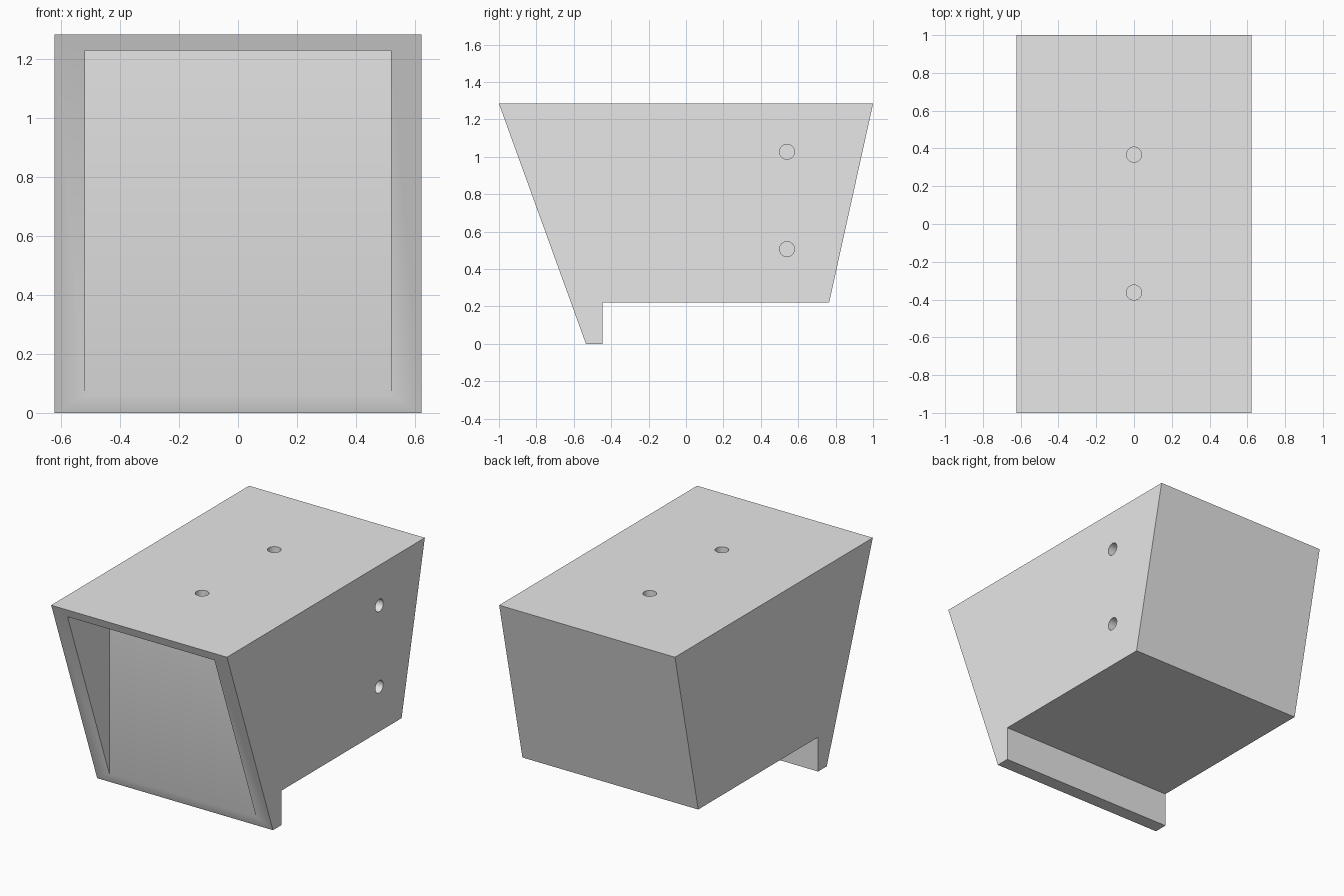
import bpy, bmesh
from math import radians, pi
from mathutils import Matrix, Vector

cube = bpy.data.objects.get("Cube")
if cube:
    bpy.data.objects.remove(cube, do_unlink=True)

HALF_WIDTH = 0.622

grey = bpy.data.materials.new("plain grey")
grey.use_nodes = True
colour = (0.8, 0.8, 0.8, 1)
grey.diffuse_color = colour
grey.node_tree.nodes["Principled BSDF"].inputs["Base Color"].default_value = colour


def finish(name, bm):
    bmesh.ops.recalc_face_normals(bm, faces=bm.faces)
    mesh = bpy.data.meshes.new(name)
    bm.to_mesh(mesh)
    bm.free()
    obj = bpy.data.objects.new(name, mesh)
    mesh.materials.append(grey)
    bpy.context.collection.objects.link(obj)
    return obj


def prism(name, profile, half):
    """Extrude a side profile of (y, z) points across x."""
    bm = bmesh.new()
    face = bm.faces.new([bm.verts.new((-half, y, z)) for y, z in profile])
    new = bmesh.ops.extrude_face_region(bm, geom=[face])["geom"]
    verts = [v for v in new if isinstance(v, bmesh.types.BMVert)]
    bmesh.ops.translate(bm, verts=verts, vec=(2 * half, 0, 0))
    return finish(name, bm)


def drill(name, centre, turn):
    bm = bmesh.new()
    bmesh.ops.create_cone(bm, cap_ends=True, segments=32, radius1=0.04,
                          radius2=0.04, depth=0.4,
                          matrix=Matrix.Translation(Vector(centre)) @ turn)
    return finish(name, bm)


def cut(body, cutter):
    cutter.hide_render = True
    mod = body.modifiers.new("cut", 'BOOLEAN')
    mod.operation = 'DIFFERENCE'
    mod.solver = 'EXACT'
    mod.object = cutter
    bpy.context.view_layer.objects.active = body
    bpy.ops.object.modifier_apply(modifier=mod.name)
    bpy.data.objects.remove(cutter, do_unlink=True)


# Tapered block with a lip hanging below the front
body = prism("tapered_block", [(-1, 1.284), (-0.535, 0), (-0.447, 0), (-0.447, 0.22),
                               (0.765, 0.22), (1, 1.284)], HALF_WIDTH)

# Wedge recess in the sloping front, with an upright back wall
cut(body, prism("recess_cutter", [(-0.557, -0.02), (-0.557, 1.23), (-1.2, 1.23)], 0.52))

# Blind screw holes in the top and the left side
upright = Matrix.Identity(4)
sideways = Matrix.Rotation(pi / 2, 4, 'Y')
for y in (-0.363, 0.367):
    cut(body, drill("top_hole_cutter", (0, y, 1.284), upright))
for z in (0.507, 1.027):
    cut(body, drill("side_hole_cutter", (HALF_WIDTH, 0.54, z), sideways))

# Smooth shading with crisp edges
bpy.ops.object.select_all(action='DESELECT')
body.select_set(True)
bpy.context.view_layer.objects.active = body
bpy.ops.object.shade_smooth_by_angle(angle=radians(30))
